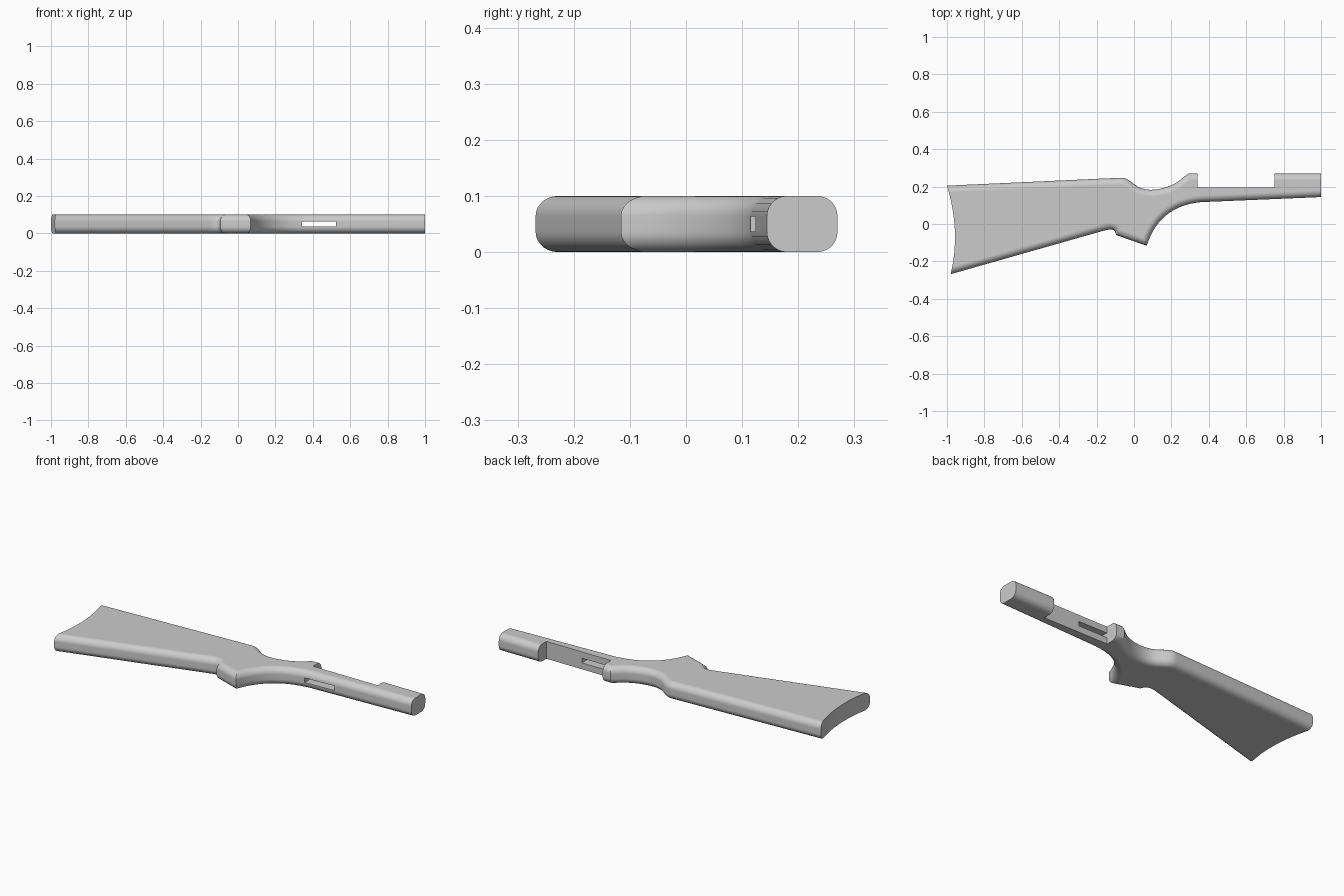
import bpy, bmesh, math
from mathutils import Vector as V

if "Cube" in bpy.data.objects:
    bpy.data.objects.remove(bpy.data.objects["Cube"])

THICK, ROUND, STEPS = 0.1, 0.036, 7


def arc(a, ctrl, b, n=8):
    """Quadratic curve from a to b, end points included."""
    a, ctrl, b = V(a), V(ctrl), V(b)
    return [a * (1 - t) ** 2 + ctrl * 2 * t * (1 - t) + b * t * t
            for t in (i / n for i in range(n + 1))]


def normal(a, b, side):
    d = (b - a).normalized()
    return V((-d.y, d.x)) * side


def inset(chain, d, side, start_dir, end_dir):
    """Move a chain into the body by d; its ends slide along the end faces."""
    out = []
    for i, p in enumerate(chain):
        n1 = normal(chain[i - 1], p, side) if i else None
        n2 = normal(p, chain[i + 1], side) if i < len(chain) - 1 else None
        if n1 is None:
            out.append(p + start_dir * (d / start_dir.dot(n2)))
        elif n2 is None:
            out.append(p + end_dir * (d / end_dir.dot(n1)))
        else:
            m = (n1 + n2).normalized()
            out.append(p + m * (d / m.dot(n1)))
    return out


def box(name, lo, hi):
    bpy.ops.mesh.primitive_cube_add(size=1, location=[(a + b) / 2 for a, b in zip(lo, hi)])
    ob = bpy.context.object
    ob.name = name
    ob.scale = [b - a for a, b in zip(lo, hi)]
    ob.hide_render = True
    return ob


# Outline: comb and wrist along the top, belly and grip below, curved butt
heel, toe = (-1, 0.205), (-0.98, -0.268)
butt = arc(heel, (-0.925, -0.04), toe)
top = ([V(heel)] + arc((-0.075, 0.247), (-0.045, 0.249), (-0.02, 0.229), 5)
       + arc((0.0, 0.214), (0.07, 0.155), (0.2, 0.207))
       + [V((0.23, 0.223)), V((0.29, 0.27)), V((1, 0.27))])
belly = ([V(toe)] + arc((-0.16, -0.035), (-0.105, -0.02), (-0.1, -0.045), 6)
         + [V((-0.094, -0.06))]
         + arc((0.068, -0.116), (0.135, 0.097), (0.36, 0.117), 16) + [V((1, 0.144))])

# Stack of outlines with rounded long edges
angles = [math.pi / 2 * i / STEPS for i in range(STEPS + 1)]
low = [(ROUND * (1 - math.sin(a)), ROUND * (1 - math.cos(a))) for a in reversed(angles)]
low = [(ROUND - ROUND * math.sin(a), ROUND - ROUND * math.cos(a)) for a in reversed(angles)]
levels = low + [(THICK - z, d) for z, d in reversed(low)]
heel_dir = (butt[1] - butt[0]).normalized()
toe_dir = (butt[-2] - butt[-1]).normalized()

bm = bmesh.new()
rings = []
for z, d in levels:
    upper = inset(top, d, -1, heel_dir, V((0, -1)))
    lower = inset(belly, d, 1, toe_dir, V((0, 1)))
    loop = lower + upper[::-1] + butt[1:-1]
    rings.append([bm.verts.new((p.x, p.y, z)) for p in loop])
for a, b in zip(rings, rings[1:]):
    for i in range(len(a)):
        j = (i + 1) % len(a)
        bm.faces.new((a[i], a[j], b[j], b[i]))
bm.faces.new(rings[0][::-1])
bm.faces.new(rings[-1])
bmesh.ops.recalc_face_normals(bm, faces=bm.faces)
mesh = bpy.data.meshes.new("stock")
bm.to_mesh(mesh)
bm.free()
stock = bpy.data.objects.new("stock", mesh)
bpy.context.collection.objects.link(stock)

# Receiver recess and the magazine slot through its floor
cutters = [box("recess_cutter", (0.34, 0.195, -0.1), (0.75, 0.4, 0.2)),
           box("slot_cutter", (0.342, 0.0, 0.037), (0.525, 0.3, 0.063))]
for c in cutters:
    mod = stock.modifiers.new(c.name, "BOOLEAN")
    mod.object, mod.operation, mod.solver = c, "DIFFERENCE", "EXACT"

bpy.ops.object.select_all(action="DESELECT")
stock.select_set(True)
bpy.context.view_layer.objects.active = stock
for c in cutters:
    bpy.ops.object.modifier_apply(modifier=c.name)
    bpy.data.objects.remove(c)

# Plain grey finish, smooth with sharp ends
grey = bpy.data.materials.new("plain_grey")
grey.use_nodes = True
grey.diffuse_color = (0.6, 0.6, 0.6, 1)
grey.node_tree.nodes["Principled BSDF"].inputs["Base Color"].default_value = (0.6, 0.6, 0.6, 1)
stock.data.materials.clear()
stock.data.materials.append(grey)
bpy.ops.object.shade_smooth_by_angle(angle=math.radians(30))
weighted = stock.modifiers.new("clean_shading", "WEIGHTED_NORMAL")
weighted.keep_sharp = True
